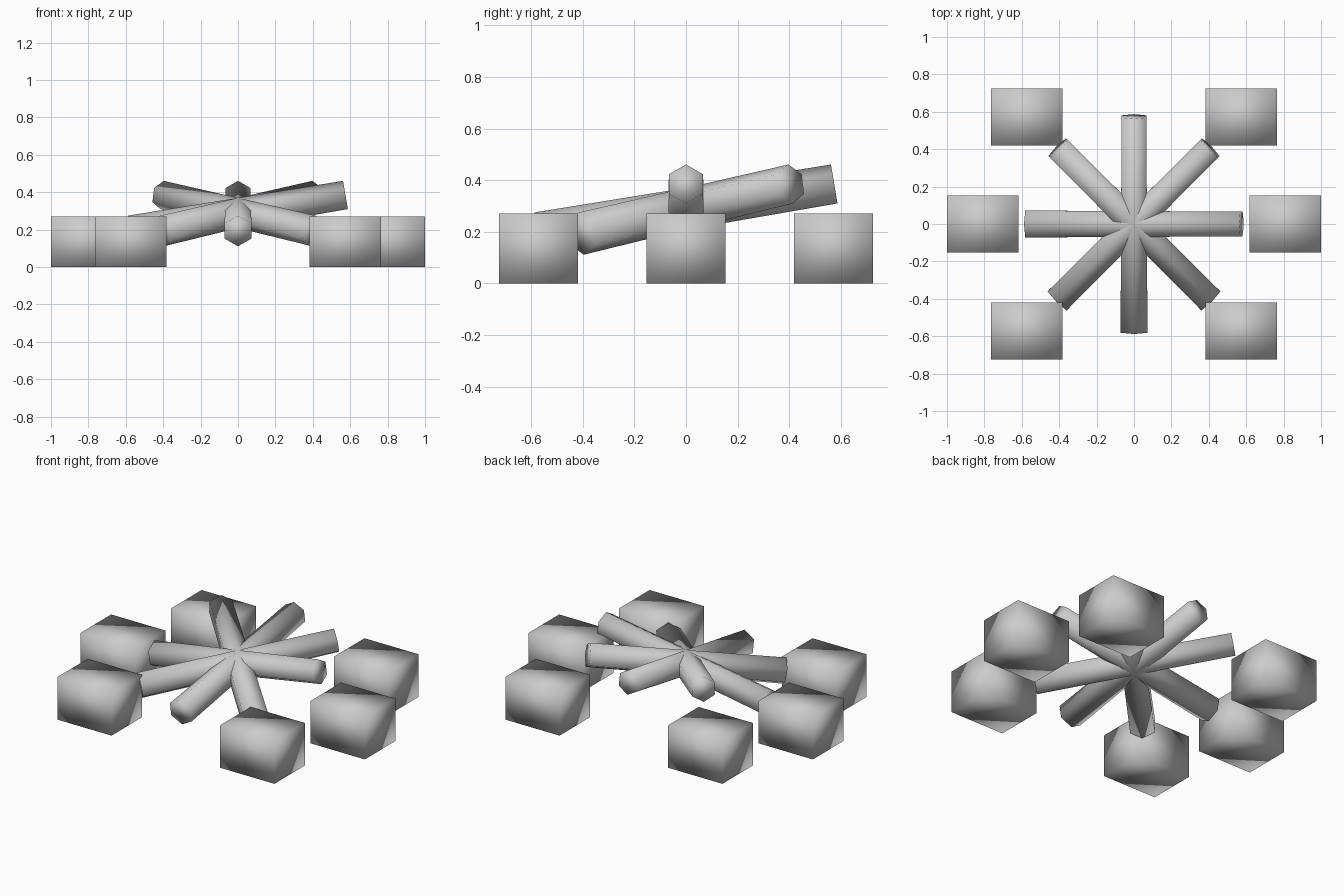
import bpy, bmesh, math
from mathutils import Matrix, Vector

if "Cube" in bpy.data.objects:
    bpy.data.objects.remove(bpy.data.objects["Cube"])

ash = bpy.data.materials.new("stone_grey")
ash.diffuse_color = (0.6, 0.6, 0.6, 1.0)
ash.use_nodes = True
ash.node_tree.nodes["Principled BSDF"].inputs["Base Color"].default_value = ash.diffuse_color


def finish(bm, name):
    """Turn a bmesh into a smooth shaded object."""
    bmesh.ops.recalc_face_normals(bm, faces=bm.faces[:])
    for f in bm.faces:
        f.smooth = True
    mesh = bpy.data.meshes.new(name)
    bm.to_mesh(mesh)
    bm.free()
    mesh.materials.append(ash)
    obj = bpy.data.objects.new(name, mesh)
    bpy.context.collection.objects.link(obj)
    return obj


def stone(name, x, y):
    """Block resting on the ground."""
    bm = bmesh.new()
    bmesh.ops.create_cube(bm, size=1.0)
    bmesh.ops.scale(bm, vec=(0.382, 0.306, 0.27), verts=bm.verts[:])
    bmesh.ops.translate(bm, vec=(x, y, 0.135), verts=bm.verts[:])
    finish(bm, name)


def log(name, heading):
    """Six-sided tapered log, its thin end raised towards the heading."""
    bm = bmesh.new()
    rings = []
    for x, r in ((-0.5825, 0.083), (0.5825, 0.0765)):
        rings.append([bm.verts.new((x, r * math.sin(a), r * math.cos(a)))
                      for a in (i * math.pi / 3 for i in range(6))])
    low, high = rings
    bm.faces.new(low)
    bm.faces.new(high)
    for i in range(6):
        j = (i + 1) % 6
        bm.faces.new((low[i], low[j], high[j], high[i]))
    place = (Matrix.Translation(Vector((0, 0, 0.289)))
             @ Matrix.Rotation(math.radians(heading), 4, 'Z')
             @ Matrix.Rotation(math.radians(-9.5), 4, 'Y'))
    bm.transform(place)
    finish(bm, name)


# Ring of stones
for side, sx in (("left", -1), ("right", 1)):
    stone(f"stone_{side}_middle", sx * 0.809, 0.0)
    for end, sy in (("front", -1), ("back", 1)):
        stone(f"stone_{side}_{end}", sx * 0.573, sy * 0.572)

# Crossed logs leaning on each other
for heading in (0, 45, 90, 135):
    log(f"log_{heading}", heading)
